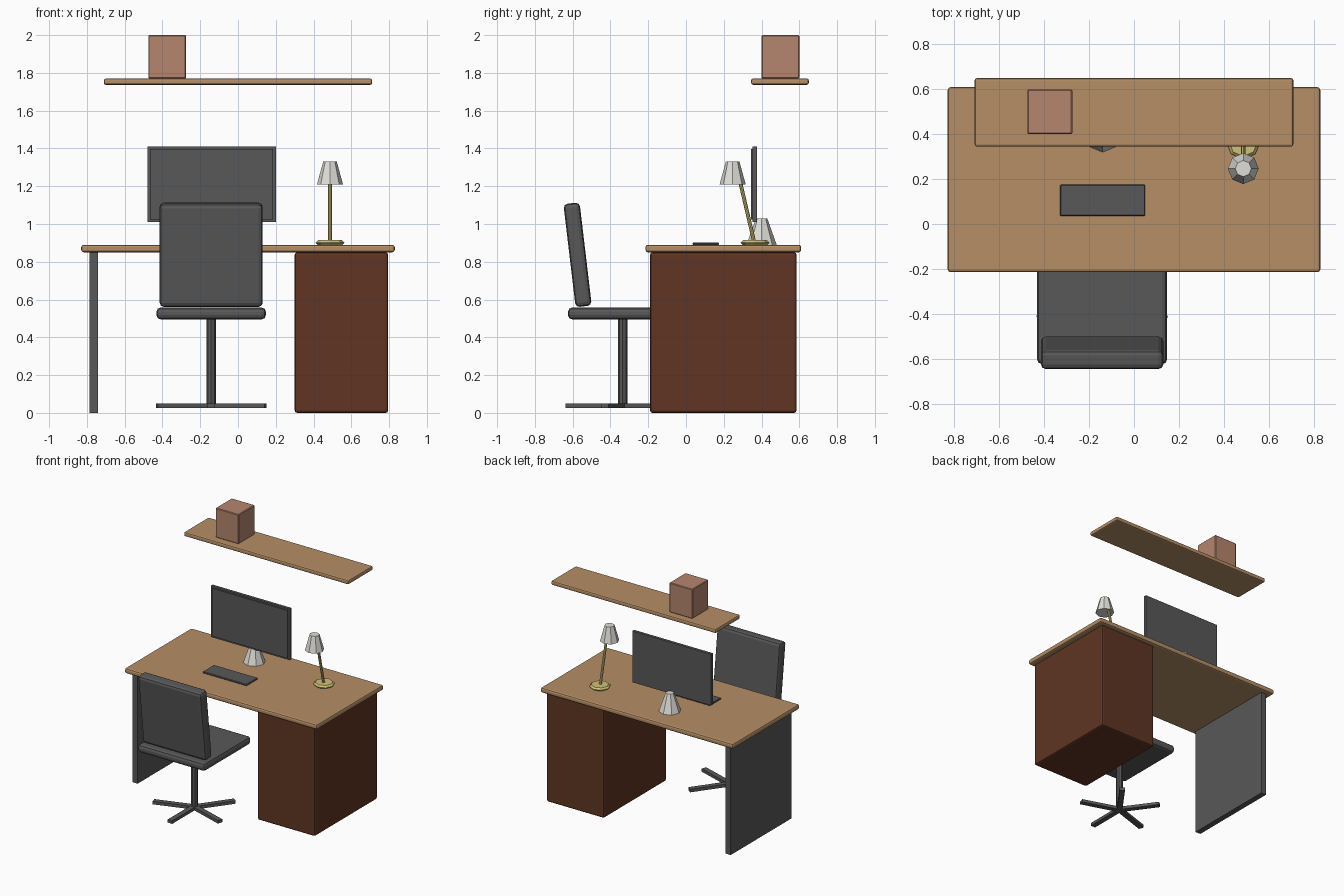
import bpy, math
from mathutils import Vector

if "Cube" in bpy.data.objects:
    bpy.data.objects.remove(bpy.data.objects["Cube"])


def material(name, r, g, b):
    """Flat material from 0-255 display values, converted to linear."""
    m = bpy.data.materials.new(name)
    lin = [((c / 255 + 0.055) / 1.055) ** 2.4 for c in (r, g, b)]
    m.diffuse_color = (*lin, 1)
    m.use_nodes = True
    m.node_tree.nodes["Principled BSDF"].inputs["Base Color"].default_value = m.diffuse_color
    return m


WOOD = material("light_wood", 182, 143, 102)
BROWN = material("dark_brown_wood", 96, 53, 35)
CHARCOAL = material("charcoal", 88, 88, 88)
CLAY = material("clay_pink", 182, 134, 110)
BRASS = material("pale_brass", 208, 194, 120)
OFFWHITE = material("off_white", 224, 222, 216)


def finish(name, mat, bevel=0.0, segments=1):
    ob = bpy.context.object
    ob.name = name
    ob.data.materials.append(mat)
    if bevel:
        mod = ob.modifiers.new("edge", "BEVEL")
        mod.width, mod.segments = bevel, segments
        mod.limit_method = "ANGLE"
        mod.angle_limit = math.radians(60)
    return ob


def box(name, mat, xs, ys, zs, bevel=0.0, segments=1):
    """Box from its min/max extents on each axis."""
    spans = (xs, ys, zs)
    bpy.ops.mesh.primitive_cube_add(size=1, location=[(a + b) / 2 for a, b in spans])
    ob = bpy.context.object
    ob.scale = [b - a for a, b in spans]
    bpy.ops.object.transform_apply(location=False, rotation=False, scale=True)
    return finish(name, mat, bevel, segments)


def cone(name, mat, x, y, z0, z1, r0, r1, sides=8, bevel=0.0):
    bpy.ops.mesh.primitive_cone_add(vertices=sides, radius1=r0, radius2=r1,
                                    depth=z1 - z0, location=(x, y, (z0 + z1) / 2))
    return finish(name, mat, bevel)


def rod(name, mat, start, end, radius, sides=8):
    a, b = Vector(start), Vector(end)
    bpy.ops.mesh.primitive_cylinder_add(vertices=sides, radius=radius,
                                        depth=(b - a).length, location=(a + b) / 2)
    bpy.context.object.rotation_euler = (b - a).to_track_quat("Z", "Y").to_euler()
    return finish(name, mat)


# Desk
box("desk_top", WOOD, (-0.83, 0.83), (-0.215, 0.61), (0.85, 0.89), 0.013, 2)
box("desk_cabinet", BROWN, (0.30, 0.795), (-0.19, 0.585), (0.0, 0.85), 0.013, 2)
box("desk_side_panel", CHARCOAL, (-0.785, -0.74), (-0.18, 0.57), (0.0, 0.85))

# Wall shelf with a storage box
box("wall_shelf", WOOD, (-0.71, 0.71), (0.345, 0.65), (1.737, 1.77), 0.01, 2)
box("storage_box", CLAY, (-0.475, -0.275), (0.40, 0.60), (1.77, 2.0), 0.005)

# Monitor and keyboard
box("monitor_body", CHARCOAL, (-0.48, 0.20), (0.353, 0.375), (1.01, 1.41))
box("monitor_screen", CHARCOAL, (-0.465, 0.185), (0.345, 0.353), (1.023, 1.397))
cone("monitor_stand", OFFWHITE, -0.14, 0.40, 0.89, 1.03, 0.08, 0.03)
box("keyboard", CHARCOAL, (-0.33, 0.05), (0.035, 0.175), (0.888, 0.902), 0.004)

# Desk lamp
cone("lamp_base", BRASS, 0.487, 0.365, 0.888, 0.914, 0.076, 0.076, bevel=0.012)
rod("lamp_arm", BRASS, (0.487, 0.362, 0.90), (0.487, 0.285, 1.23), 0.01)
cone("lamp_shade", OFFWHITE, 0.487, 0.247, 1.21, 1.33, 0.069, 0.036)

# Office chair
CX, CY = -0.142, -0.335
box("chair_seat", CHARCOAL, (CX - 0.29, CX + 0.29), (CY - 0.29, CY + 0.29),
    (0.495, 0.558), 0.023, 2)
back = box("chair_back", CHARCOAL, (CX - 0.273, CX + 0.273), (-0.617, -0.531),
           (0.562, 1.112), 0.022, 2)
back.rotation_euler.x = 0.118
rod("chair_column", CHARCOAL, (CX, CY, 0.03), (CX, CY, 0.50), 0.025)

# Five spokes of the chair base
for i in range(5):
    angle = math.radians(-90 + 72 * i)
    spoke = box(f"chair_spoke_{i + 1}", CHARCOAL, (0, 0.302), (-0.02, 0.02), (0.026, 0.049))
    spoke.location = (CX + 0.151 * math.cos(angle), CY + 0.151 * math.sin(angle), 0.0375)
    spoke.rotation_euler.z = angle
